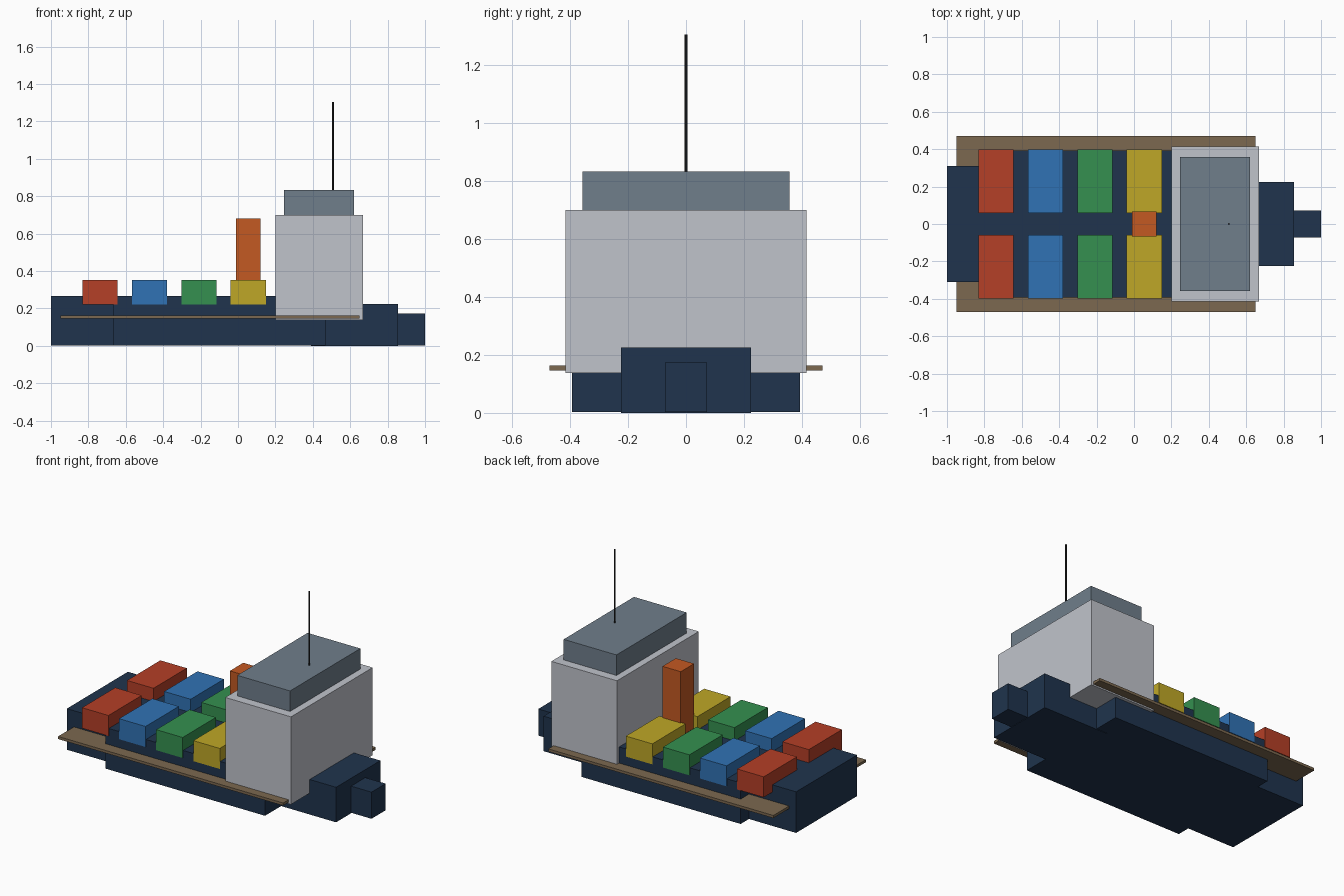
import bpy

if "Cube" in bpy.data.objects:
    bpy.data.objects.remove(bpy.data.objects["Cube"])


def material(name, rgb):
    m = bpy.data.materials.new(name)
    m.diffuse_color = (*rgb, 1)
    m.use_nodes = True
    m.node_tree.nodes["Principled BSDF"].inputs["Base Color"].default_value = m.diffuse_color
    return m


NAVY = material("navy", (0.014, 0.034, 0.075))
BROWN = material("brown", (0.2, 0.14, 0.08))
PALE = material("pale_grey", (0.53, 0.55, 0.6))
SLATE = material("slate", (0.16, 0.21, 0.26))
ORANGE = material("orange", (0.55, 0.1, 0.016))
BLACK = material("black", (0.02, 0.02, 0.02))
CARGO = [
    ("red", material("red", (0.46, 0.05, 0.02))),
    ("blue", material("blue", (0.03, 0.17, 0.46))),
    ("green", material("green", (0.035, 0.28, 0.08))),
    ("yellow", material("yellow", (0.52, 0.39, 0.02))),
]


def box(name, x, y, z, mat):
    """Box spanning the given (min, max) ranges."""
    spans = (x, y, z)
    bpy.ops.mesh.primitive_cube_add(size=1, location=[(a + b) / 2 for a, b in spans])
    o = bpy.context.object
    o.name = name
    o.scale = [b - a for a, b in spans]
    bpy.ops.object.transform_apply(location=False, rotation=False, scale=True)
    o.data.materials.append(mat)
    return o


# Stepped hull
box("hull_stern", (-1.0, -0.6), (-0.31, 0.31), (0.003, 0.267), NAVY)
box("hull_middle", (-0.665, 0.468), (-0.394, 0.394), (0.003, 0.267), NAVY)
box("hull_bow", (0.39, 0.855), (-0.225, 0.225), (0, 0.225), NAVY)
box("hull_bow_tip", (0.8, 1.0), (-0.072, 0.072), (0.003, 0.174), NAVY)

# Fender board running along both sides
box("fender_board", (-0.95, 0.65), (-0.47, 0.47), (0.146, 0.163), BROWN)

# Cargo containers in two rows
for i, (colour, mat) in enumerate(CARGO):
    x = -0.737 + i * 0.264
    for side, y in (("port", (0.06, 0.398)), ("starboard", (-0.398, -0.06))):
        box(f"container_{colour}_{side}", (x - 0.094, x + 0.094), y, (0.22, 0.352), mat)

# Superstructure, bridge and funnel
box("deckhouse", (0.2, 0.667), (-0.415, 0.415), (0.137, 0.7), PALE)
box("bridge", (0.245, 0.62), (-0.357, 0.357), (0.69, 0.832), SLATE)
box("funnel", (-0.01, 0.12), (-0.068, 0.068), (0.25, 0.682), ORANGE)

# Mast
bpy.ops.mesh.primitive_cylinder_add(vertices=8, radius=0.005, depth=0.485,
                                    location=(0.507, 0, 1.0625))
mast = bpy.context.object
mast.name = "mast"
mast.data.materials.append(BLACK)
